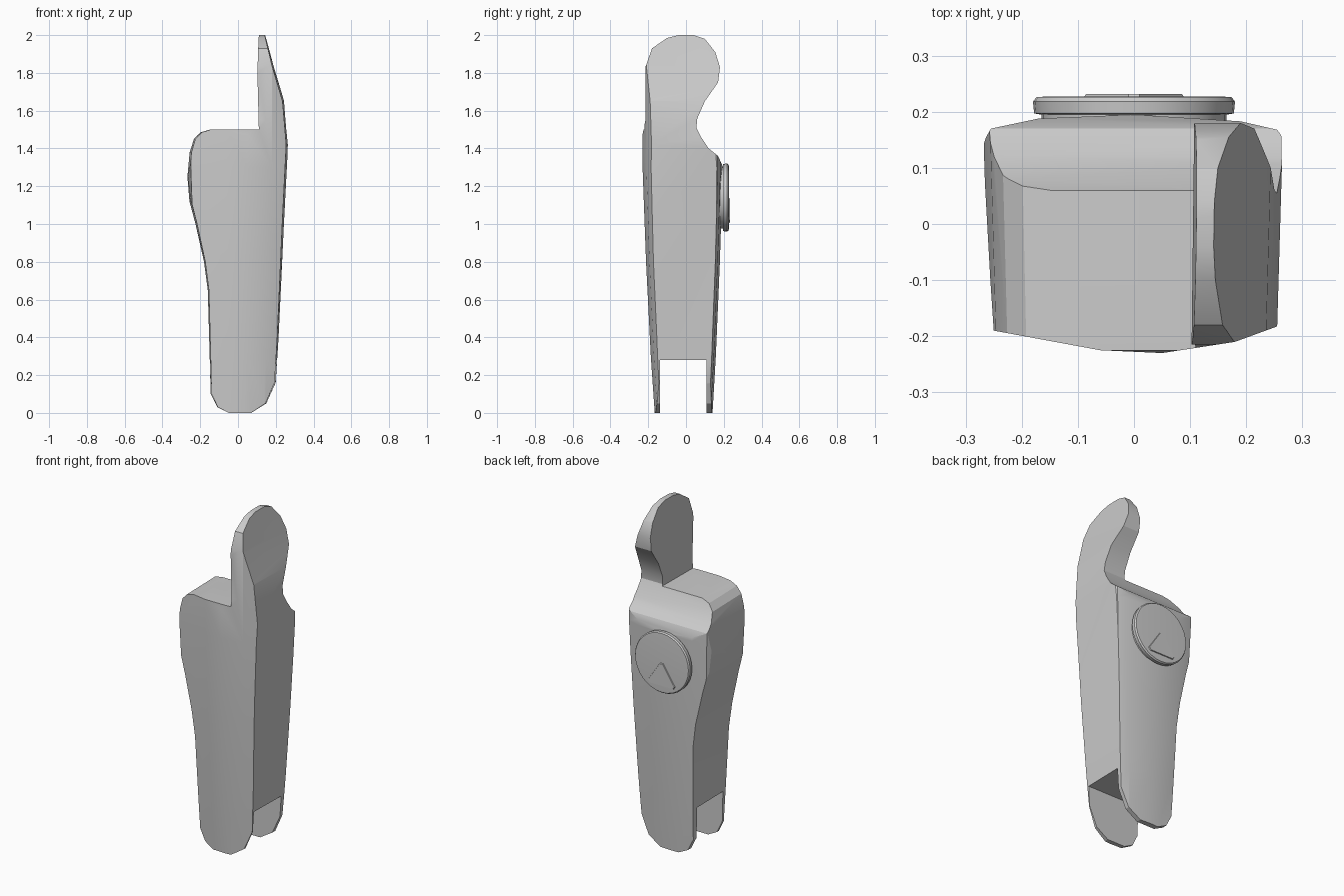
import bpy, bmesh, math
from mathutils import Vector

cube = bpy.data.objects.get("Cube")
if cube:
    bpy.data.objects.remove(cube, do_unlink=True)

grey = bpy.data.materials.new("plain grey")
grey.use_nodes = True
GREY = (0.6, 0.6, 0.6, 1)
grey.diffuse_color = GREY
grey.node_tree.nodes["Principled BSDF"].inputs["Base Color"].default_value = GREY


def loft(name, rings):
    """Skin matching rings of points and cap both ends."""
    bm = bmesh.new()
    loops = [[bm.verts.new(p) for p in ring] for ring in rings]
    n = len(loops[0])
    for a, b in zip(loops, loops[1:]):
        for i in range(n):
            j = (i + 1) % n
            bm.faces.new((a[i], a[j], b[j], b[i]))
    bm.faces.new(loops[0])
    bm.faces.new(loops[-1])
    bmesh.ops.recalc_face_normals(bm, faces=bm.faces)
    mesh = bpy.data.meshes.new(name)
    bm.to_mesh(mesh)
    bm.free()
    mesh.materials.append(grey)
    ob = bpy.data.objects.new(name, mesh)
    bpy.context.collection.objects.link(ob)
    return ob


def cut(target, cutter, operation):
    mod = target.modifiers.new(operation.lower(), 'BOOLEAN')
    mod.operation, mod.object, mod.solver = operation, cutter, 'EXACT'
    bpy.context.view_layer.objects.active = target
    bpy.ops.object.modifier_apply(modifier=mod.name)
    bpy.data.objects.remove(cutter, do_unlink=True)


def smooth(ob, angle):
    bpy.ops.object.select_all(action='DESELECT')
    ob.select_set(True)
    bpy.context.view_layer.objects.active = ob
    bpy.ops.object.shade_smooth_by_angle(angle=math.radians(angle))


# Body: front outline, narrowing slightly toward the front
front = [(-.05, 0), (-.11, .03), (-.145, .1), (-.15, .3), (-.16, .65), (-.18, .8),
         (-.225, 1), (-.257, 1.12), (-.268, 1.25), (-.256, 1.38), (-.235, 1.45),
         (-.2, 1.485), (-.15, 1.5), (.115, 1.5), (.107, 1.8), (.113, 2), (.145, 2),
         (.19, 1.83), (.245, 1.65), (.265, 1.42), (.243, 1), (.215, .4),
         (.2, .16), (.15, .05), (.07, 0)]
body = loft("body", [[(x * s, y, z) for x, z in front]
                     for y, s in ((-.3, .95), (.15, 1), (.3, 1))])

# Side outline with the rounded lobe and neck
side = [(-.28, -.1), (-.28, 1.3), (-.235, 1.45), (-.215, 1.55), (-.215, 1.83),
        (-.18, 1.93), (-.1, 1.985), (-.04, 2), (.04, 2), (.1, 1.98), (.155, 1.91),
        (.18, 1.83), (.17, 1.75), (.1, 1.65), (.06, 1.56), (.055, 1.51),
        (.08, 1.46), (.12, 1.4), (.17, 1.36), (.21, 1.27), (.25, -.1)]
cut(body, loft("side_shape", [[(x, y, z) for y, z in side] for x in (-.4, .4)]), 'INTERSECT')

# Plan outline with bowed front and chamfered corners, tapering downward
plan = [(-.25, -.19), (-.06, -.225), (.05, -.23), (.18, -.21), (.262, -.18),
        (.268, .15), (.255, .168), (.19, .183), (0, .195), (-.17, .188),
        (-.255, .17), (-.272, .14)]
cut(body, loft("plan_shape", [[(x * sx, y * sy, z) for x, y in plan]
                              for z, sx, sy in ((-.1, .76, .69), (.3, .82, .81), (.8, .93, .92),
                                                (1.3, 1, 1), (2.1, 1, 1))]), 'INTERSECT')

# Slot through the foot
slot = [(-.138, -.1), (.108, -.1), (.108, .28), (-.138, .28)]
cut(body, loft("slot_shape", [[(x, y, z) for y, z in slot] for x in (-.4, .4)]), 'DIFFERENCE')
smooth(body, 25)

# Round button on the back, with a collar and chamfered rim
CENTRE = 1.14
STEPS = ((.14, .165), (.195, .165), (.197, .178), (.218, .18), (.226, .174), (.227, .16))
rings = [[(r * math.cos(t * math.tau / 32), y, CENTRE + r * math.sin(t * math.tau / 32))
          for t in range(32)] for y, r in STEPS]
smooth(loft("round_button", rings), 30)

# Raised triangular pointer with clipped corners
corners = [Vector((0, 1.155)), Vector((-.1, 1.005)), Vector((.1, 1.005))]
outline = []
for i, c in enumerate(corners):
    outline += [c.lerp(corners[i - 1], .1), c.lerp(corners[(i + 1) % 3], .1)]
mid = Vector((0, 1.055))
loft("pointer", [[(p.x, y, p.y) for p in (mid.lerp(o, s) for o in outline)]
                 for y, s in ((.225, 1), (.232, .95))])
